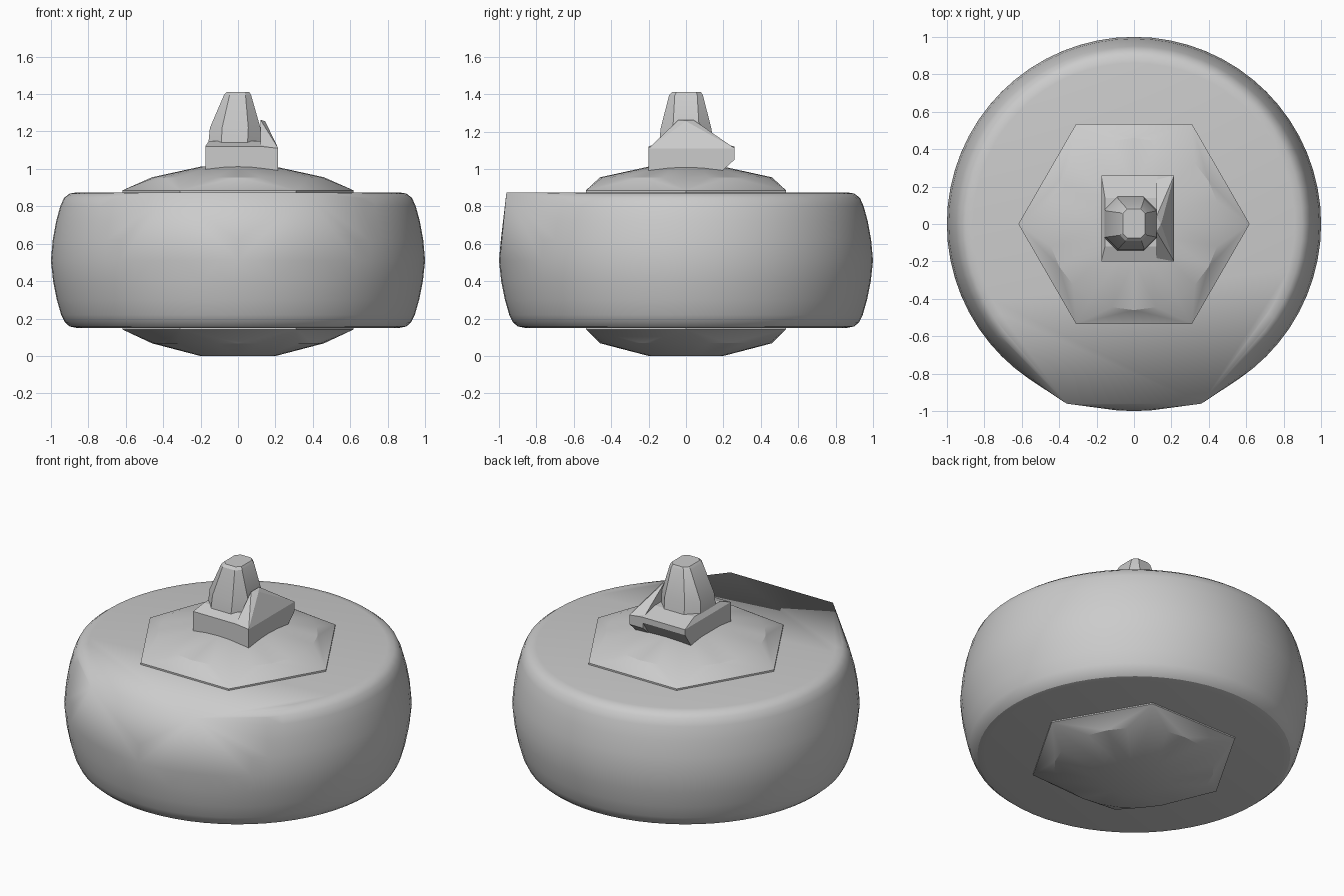
import bpy, bmesh, math

if "Cube" in bpy.data.objects:
    bpy.data.objects.remove(bpy.data.objects["Cube"])

grey = bpy.data.materials.new("light grey")
grey.diffuse_color = (0.6, 0.6, 0.6, 1)
grey.use_nodes = True
grey.node_tree.nodes["Principled BSDF"].inputs["Base Color"].default_value = grey.diffuse_color


def ring(r, z, n, phase=0.0):
    return [(r * math.cos(phase + 2 * math.pi * i / n),
             r * math.sin(phase + 2 * math.pi * i / n), z) for i in range(n)]


def box(x0, x1, y0, y1, z):
    return [(x, y, z) for x in (x0, x1) for y in (y0, y1)]


def octagon(x0, x1, y0, y1, z, c):
    return (box(x0 + c, x1 - c, y0, y1, z) + box(x0, x1, y0 + c, y1 - c, z))


def hull(name, points, smooth=None):
    """Convex solid wrapped around a set of section points."""
    bm = bmesh.new()
    for p in points:
        bm.verts.new(p)
    res = bmesh.ops.convex_hull(bm, input=bm.verts[:])
    dead = {v for k in ("geom_interior", "geom_unused") for v in res[k]
            if isinstance(v, bmesh.types.BMVert)}
    bmesh.ops.delete(bm, geom=list(dead), context='VERTS')
    bmesh.ops.dissolve_limit(bm, angle_limit=math.radians(0.5),
                             verts=bm.verts[:], edges=bm.edges[:])
    bmesh.ops.recalc_face_normals(bm, faces=bm.faces[:])
    me = bpy.data.meshes.new(name)
    bm.to_mesh(me)
    bm.free()
    me.materials.append(grey)
    ob = bpy.data.objects.new(name, me)
    bpy.context.collection.objects.link(ob)
    if smooth:
        bpy.ops.object.select_all(action='DESELECT')
        ob.select_set(True)
        bpy.context.view_layer.objects.active = ob
        bpy.ops.object.shade_smooth_by_angle(angle=math.radians(smooth))
    return ob


# round body: barrel profile with two pulled-out corners at the front rim
profile = [(0.86, 0.15), (0.90, 0.158), (0.925, 0.18), (0.945, 0.22),
           (0.968, 0.30), (0.988, 0.40), (1.0, 0.51), (0.99, 0.62),
           (0.972, 0.72), (0.95, 0.80), (0.93, 0.845), (0.90, 0.868), (0.86, 0.875)]
pts = [p for r, z in profile for p in ring(r, z, 64)]
pts += [(-0.36, -0.96, 0.875), (0.36, -0.96, 0.875)]
hull("round_body", pts, 30)

# hexagonal domes above and below
for name, hexz, midz, endz in (("upper_dome", 0.885, 0.955, 1.012),
                               ("lower_dome", 0.142, 0.068, 0.0)):
    inner = 0.80 if hexz > 0.5 else 0.22
    hull(name, ring(0.618, inner, 6) + ring(0.618, hexz, 6)
         + ring(0.46, midz, 24) + ring(0.2, endz, 16), 15)

# square base of the stem, undercut at the back
hull("stem_base", box(-0.175, 0.215, -0.2, 0.19, 0.98)
     + box(-0.175, 0.215, -0.2, 0.26, 1.085)
     + box(-0.175, 0.125, -0.2, 0.26, 1.12)
     + box(0.125, 0.215, -0.2, 0.26, 1.11)
     + box(-0.155, 0.12, -0.12, 0.14, 1.15))

# pointed side wedge with a hooked lower back edge
hull("side_wedge", box(0.12, 0.215, -0.2, 0.2, 0.995)
     + box(0.12, 0.215, -0.2, 0.26, 1.05)
     + box(0.12, 0.215, -0.2, 0.26, 1.11)
     + [(0.12, -0.04, 1.262), (0.12, 0.04, 1.262), (0.145, 0.0, 1.255)])

# tapered knob
hull("knob", octagon(-0.16, 0.12, -0.145, 0.15, 1.12, 0.07)
     + octagon(-0.15, 0.12, -0.135, 0.135, 1.22, 0.065)
     + octagon(-0.075, 0.07, -0.09, 0.09, 1.395, 0.03)
     + octagon(-0.06, 0.06, -0.075, 0.08, 1.411, 0.025), 25)
